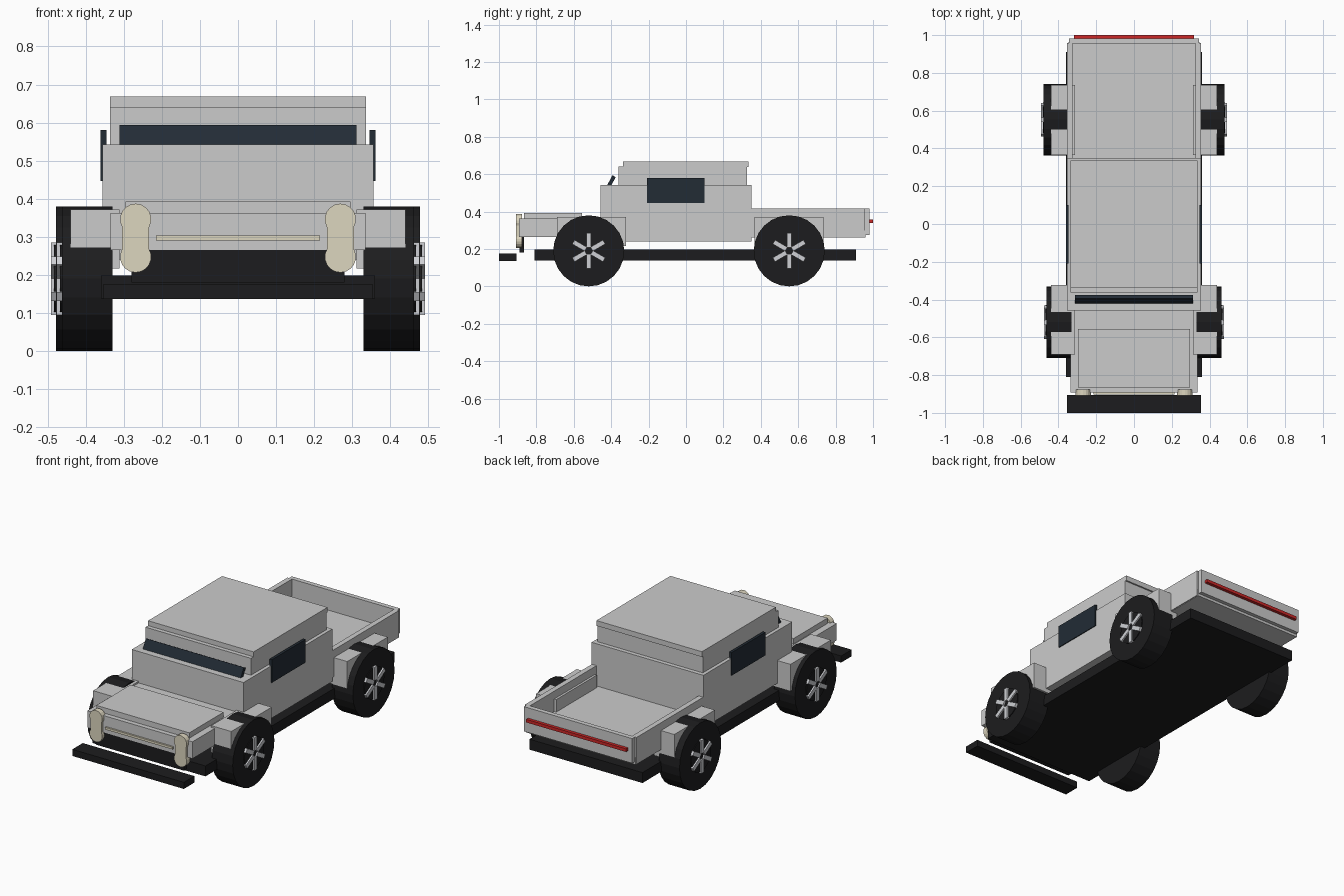
import bpy, bmesh
from math import sin, cos, pi, radians
from mathutils import Matrix, Vector

if "Cube" in bpy.data.objects:
    bpy.data.objects.remove(bpy.data.objects["Cube"])


def material(name, rgb):
    m = bpy.data.materials.new(name)
    m.diffuse_color = (*rgb, 1)
    m.use_nodes = True
    m.node_tree.nodes["Principled BSDF"].inputs["Base Color"].default_value = m.diffuse_color
    return m


BLACK = material("black_rubber", (0.012, 0.012, 0.013))
GLASS = material("dark_glass", (0.016, 0.025, 0.036))
CREAM = material("lamp_cream", (0.72, 0.67, 0.52))
RED = material("tail_red", (0.6, 0.02, 0.02))
SILVER = material("silver", (0.62, 0.63, 0.66))


def finish(name, bm, mat=None):
    bmesh.ops.recalc_face_normals(bm, faces=bm.faces)
    mesh = bpy.data.meshes.new(name)
    bm.to_mesh(mesh)
    bm.free()
    ob = bpy.data.objects.new(name, mesh)
    bpy.context.collection.objects.link(ob)
    if mat:
        mesh.materials.append(mat)
    return ob


def box_into(bm, x, y, z, rot=Matrix()):
    """Add a box given its (min, max) ranges, turned about its own centre."""
    r = (x, y, z)
    mid = Vector([(a + b) / 2 for a, b in r])
    size = [b - a for a, b in r]
    bmesh.ops.create_cube(bm, size=1, matrix=Matrix.Translation(mid) @ rot @ Matrix.Diagonal((*size, 1)))


def box(name, x, y, z, mat=None, rot=Matrix()):
    bm = bmesh.new()
    box_into(bm, x, y, z, rot)
    return finish(name, bm, mat)


def disc(name, x0, x1, y, z, r, sides, mat):
    """Cylinder lying along x."""
    bm = bmesh.new()
    place = Matrix.Translation(((x0 + x1) / 2, y, z)) @ Matrix.Rotation(pi / 2, 4, 'Y')
    bmesh.ops.create_cone(bm, cap_ends=True, segments=sides, radius1=r, radius2=r,
                          depth=abs(x1 - x0), matrix=place)
    return finish(name, bm, mat)


# Frame and bumper
box("chassis", (-.36, .36), (-.81, .91), (.138, .198), BLACK)
box("front_bumper", (-.355, .355), (-1.0, -.905), (.137, .175), BLACK)

# Nose
box("nose_body", (-.335, .335), (-.893, -.44), (.265, .362))
box("hood_panel", (-.296, .296), (-.866, -.555), (.355, .393))
box("grille", (-.28, .28), (-.89, -.865), (.18, .35), BLACK)
box("light_bar", (-.215, .215), (-.903, -.885), (.29, .303), CREAM)

# Cab
box("cab_lower", (-.356, .356), (-.458, .35), (.24, .543))
box("cab_upper", (-.336, .336), (-.362, .326), (.54, .64))
box("roof", (-.336, .336), (-.338, .335), (.638, .668))
box("windshield", (-.312, .312), (-.418, -.398), (.495, .595), GLASS,
    Matrix.Rotation(radians(-28), 4, 'X'))

# Cargo bed
box("bed_floor", (-.35, .35), (.345, .96), (.26, .30))
box("tailgate", (-.345, .345), (.955, .982), (.275, .417))
box("tail_light", (-.318, .318), (.978, 1.0), (.34, .358), RED)

for s, side in ((1, "right"), (-1, "left")):
    def span(a, b):
        return tuple(sorted((s * a, s * b)))

    box(f"bed_wall_{side}", span(.325, .355), (.345, .957), (.262, .417))
    box(f"side_window_{side}", span(.346, .361), (-.208, .1), (.447, .58), GLASS)

    # Pinched double headlight: outline extruded front to back
    bm = bmesh.new()
    outline = []
    for centre, start in ((.346, -30), (.247, 150)):
        for i in range(13):
            a = radians(start + i * 20)
            outline.append((s * .269 + .041 * cos(a), centre + .041 * sin(a)))
    face = bm.faces.new([bm.verts.new((x, -.909, z)) for x, z in outline])
    ext = bmesh.ops.extrude_face_region(bm, geom=[face])
    bmesh.ops.translate(bm, vec=(0, .032, 0),
                        verts=[v for v in ext["geom"] if isinstance(v, bmesh.types.BMVert)])
    finish(f"headlight_{side}", bm, CREAM)

    # Fenders and wheels
    for end, wy, fy, outer in (("front", -.52, (-.69, -.322), .463),
                               ("rear", .552, (.365, .735), .478)):
        box(f"{end}_fender_{side}", span(.312, .44), fy, (.217, .372))
        disc(f"{end}_tyre_{side}", s * (outer - .133), s * outer, wy, .19, .19, 24, BLACK)
        disc(f"{end}_hub_{side}", s * (outer - .01), s * (outer + .005), wy, .19, .09, 24, BLACK)
        bm = bmesh.new()
        for i in range(6):
            part = bmesh.new()
            box_into(part, span(outer - .005, outer + .014), (-.0125, .0125), (.018, .095))
            part.transform(Matrix.Translation((0, wy, .19)) @ Matrix.Rotation(i * pi / 3, 4, 'X'))
            tmp = bpy.data.meshes.new("spoke")
            part.to_mesh(tmp)
            part.free()
            bm.from_mesh(tmp)
            bpy.data.meshes.remove(tmp)
        finish(f"{end}_spokes_{side}", bm, SILVER)
